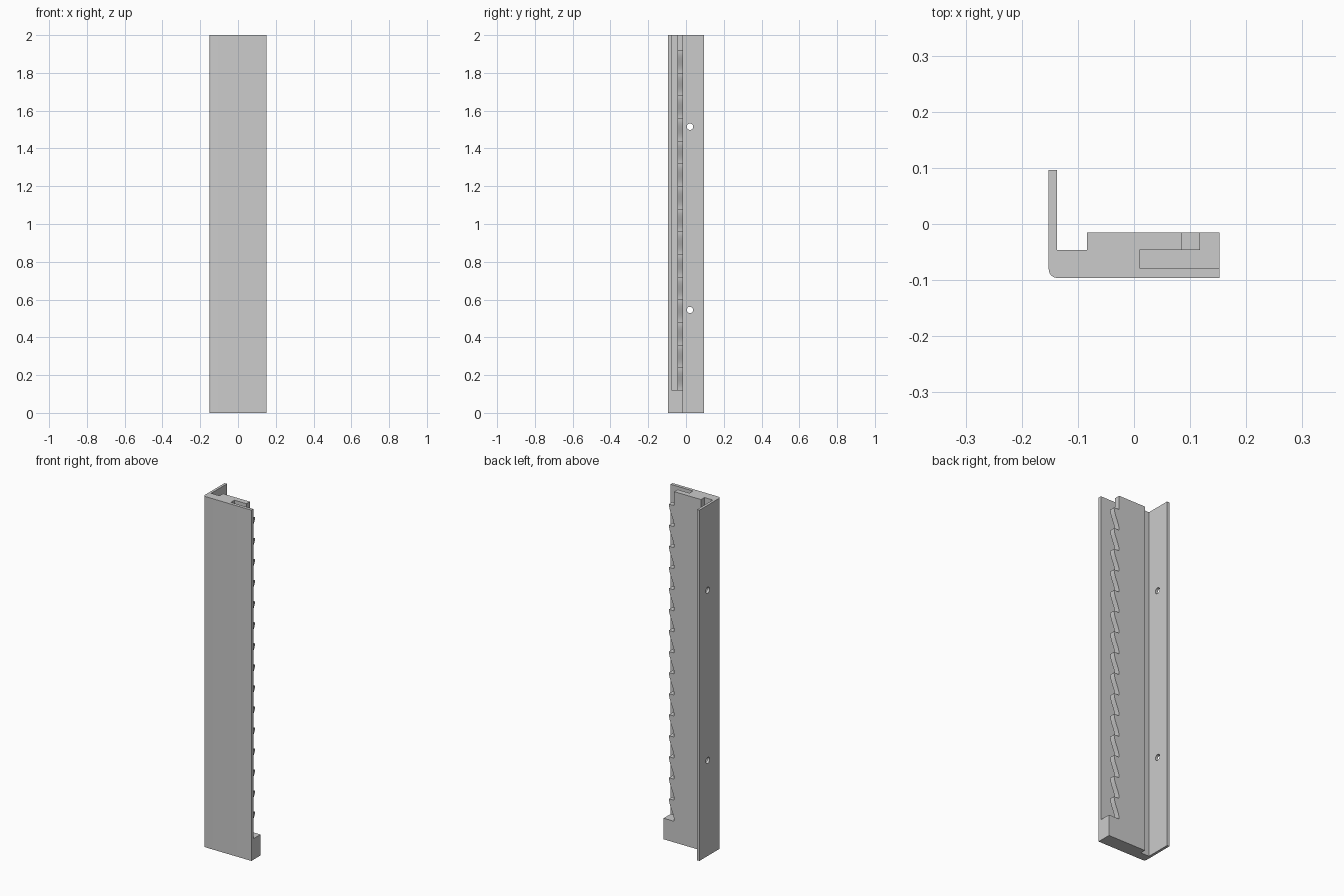
import bpy
import bmesh
import math
from mathutils import Vector

if "Cube" in bpy.data.objects:
    bpy.data.objects.remove(bpy.data.objects["Cube"], do_unlink=True)

grey = bpy.data.materials.new("light grey")
grey.use_nodes = True
colour = (0.6, 0.6, 0.6, 1)
grey.diffuse_color = colour
grey.node_tree.nodes["Principled BSDF"].inputs["Base Color"].default_value = colour


def prism(name, points, along):
    """Extrude a closed outline of 3D points along a vector."""
    bm = bmesh.new()
    face = bm.faces.new([bm.verts.new(p) for p in points])
    new = bmesh.ops.extrude_face_region(bm, geom=[face])["geom"]
    verts = [v for v in new if isinstance(v, bmesh.types.BMVert)]
    bmesh.ops.translate(bm, verts=verts, vec=Vector(along))
    bmesh.ops.recalc_face_normals(bm, faces=bm.faces)
    mesh = bpy.data.meshes.new(name)
    bm.to_mesh(mesh)
    bm.free()
    obj = bpy.data.objects.new(name, mesh)
    bpy.context.collection.objects.link(obj)
    mesh.materials.append(grey)
    return obj


def cut(target, cutter):
    """Subtract the cutter, then discard it."""
    cutter.hide_render = True
    mod = target.modifiers.new(cutter.name, 'BOOLEAN')
    mod.operation = 'DIFFERENCE'
    mod.solver = 'EXACT'
    mod.object = cutter
    bpy.context.view_layer.objects.active = target
    bpy.ops.object.modifier_apply(modifier=mod.name)
    bpy.data.objects.remove(cutter, do_unlink=True)


X, Y, HEIGHT = 0.152, 0.096, 2.0
FLANGE_IN, STEP = -0.137, -0.084
BACK, MID, SLOT = -0.015, -0.046, -0.078
STOP, PITCH, TEETH = 0.12, 0.12, 15
ROOT, TIP = 0.085, 0.118

# Angled rail section with a rounded outer corner
R = 0.015
corner = [(-X + R - R * math.sin(a), -Y + R - R * math.cos(a))
          for a in (math.pi / 2 * i / 6 for i in range(7))]
section = corner + [(-X, Y), (FLANGE_IN, Y), (FLANGE_IN, MID), (STEP, MID),
                    (STEP, BACK), (X, BACK), (X, -Y)]
rail = prism("toothed_rail", [(x, y, 0) for x, y in section], (0, 0, HEIGHT))

# Side slot, closed at the foot
slot = [(0.01, SLOT), (0.3, SLOT), (0.3, MID), (0.01, MID)]
cut(rail, prism("slot_cutter", [(x, y, STOP) for x, y in slot], (0, 0, HEIGHT)))

# Ratchet teeth: flat tops with an S-shaped underside
teeth = []
for k in range(TEETH):
    for i in range(11):
        t = i / 10
        s = t * t * (3 - 2 * t)
        teeth.append((ROOT + (TIP - ROOT) * s, STOP + PITCH * (k + t)))
teeth += [(ROOT, STOP + PITCH * TEETH), (ROOT, 2.2), (0.3, 2.2), (0.3, STOP)]
cut(rail, prism("teeth_cutter", [(x, -0.06, z) for x, z in teeth], (0, 0.1, 0)))

# Screw holes through the flange
for z in (0.545, 1.515):
    ring = [(-0.2, 0.021 + 0.017 * math.cos(a), z + 0.017 * math.sin(a))
            for a in (math.tau * i / 24 for i in range(24))]
    cut(rail, prism("hole_cutter", ring, (0.1, 0, 0)))

bpy.ops.object.select_all(action='DESELECT')
rail.select_set(True)
bpy.context.view_layer.objects.active = rail
bpy.ops.object.shade_smooth_by_angle(angle=math.radians(30))
